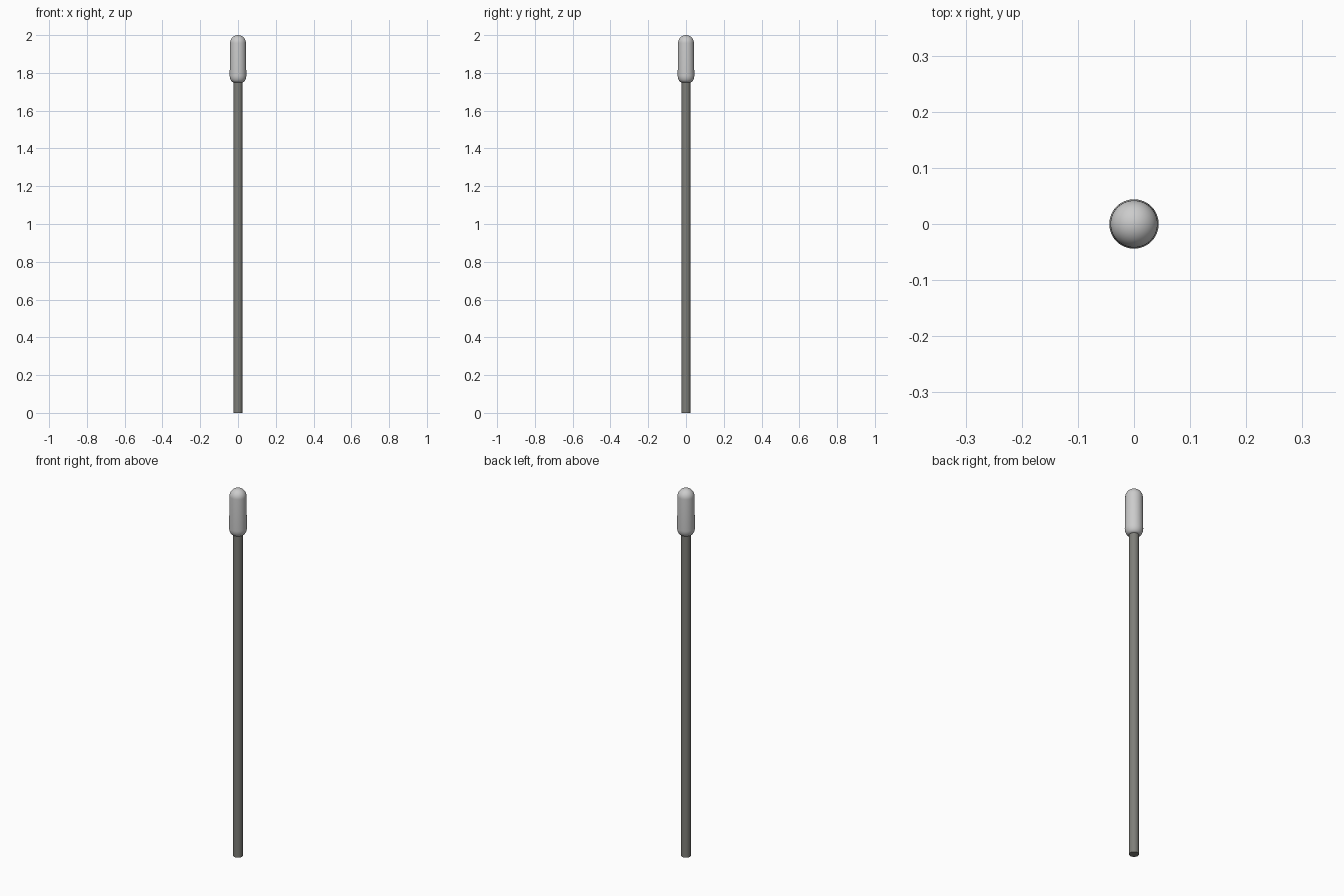
import bpy, bmesh, math

if "Cube" in bpy.data.objects:
    bpy.data.objects.remove(bpy.data.objects["Cube"])


def lathe(name, profile, sides=48):
    """Revolve an (r, z) profile around the z axis."""
    bm = bmesh.new()
    verts = [bm.verts.new((r, 0, z)) for r, z in profile]
    edges = [bm.edges.new(p) for p in zip(verts, verts[1:])]
    bmesh.ops.spin(bm, geom=verts + edges, cent=(0, 0, 0), axis=(0, 0, 1),
                   angle=math.tau, steps=sides, use_duplicate=False)
    bmesh.ops.remove_doubles(bm, verts=bm.verts, dist=1e-5)
    bmesh.ops.recalc_face_normals(bm, faces=bm.faces)
    mesh = bpy.data.meshes.new(name)
    bm.to_mesh(mesh)
    bm.free()
    obj = bpy.data.objects.new(name, mesh)
    bpy.context.collection.objects.link(obj)
    bpy.ops.object.select_all(action='DESELECT')
    obj.select_set(True)
    bpy.context.view_layer.objects.active = obj
    bpy.ops.object.shade_smooth_by_angle(angle=math.radians(35))
    return obj


def arc(r0, z0, rx, rz, start, end, steps=10):
    """Elliptical profile arc, angles in degrees."""
    angles = [math.radians(start + (end - start) * i / steps) for i in range(steps + 1)]
    return [(max(0, r0 + rx * math.cos(a)), z0 + rz * math.sin(a)) for a in angles]


# Slim dark stick
stick = lathe("stick", [(0, 0), (0.024, 0), (0.024, 1.77), (0, 1.77)])
dark = bpy.data.materials.new("dark_grey")
dark.diffuse_color = (0.21, 0.21, 0.19, 1)
dark.use_nodes = True
dark.node_tree.nodes["Principled BSDF"].inputs["Base Color"].default_value = dark.diffuse_color
stick.data.materials.append(dark)

# Rounded head: tucked-in base, slightly tapered side, domed top
profile = [(0, 1.75)]
profile += arc(0.022, 1.787, 0.022, 0.037, -90, 0)
profile += arc(0, 1.958, 0.042, 0.042, 0, 90)
lathe("head", profile)
